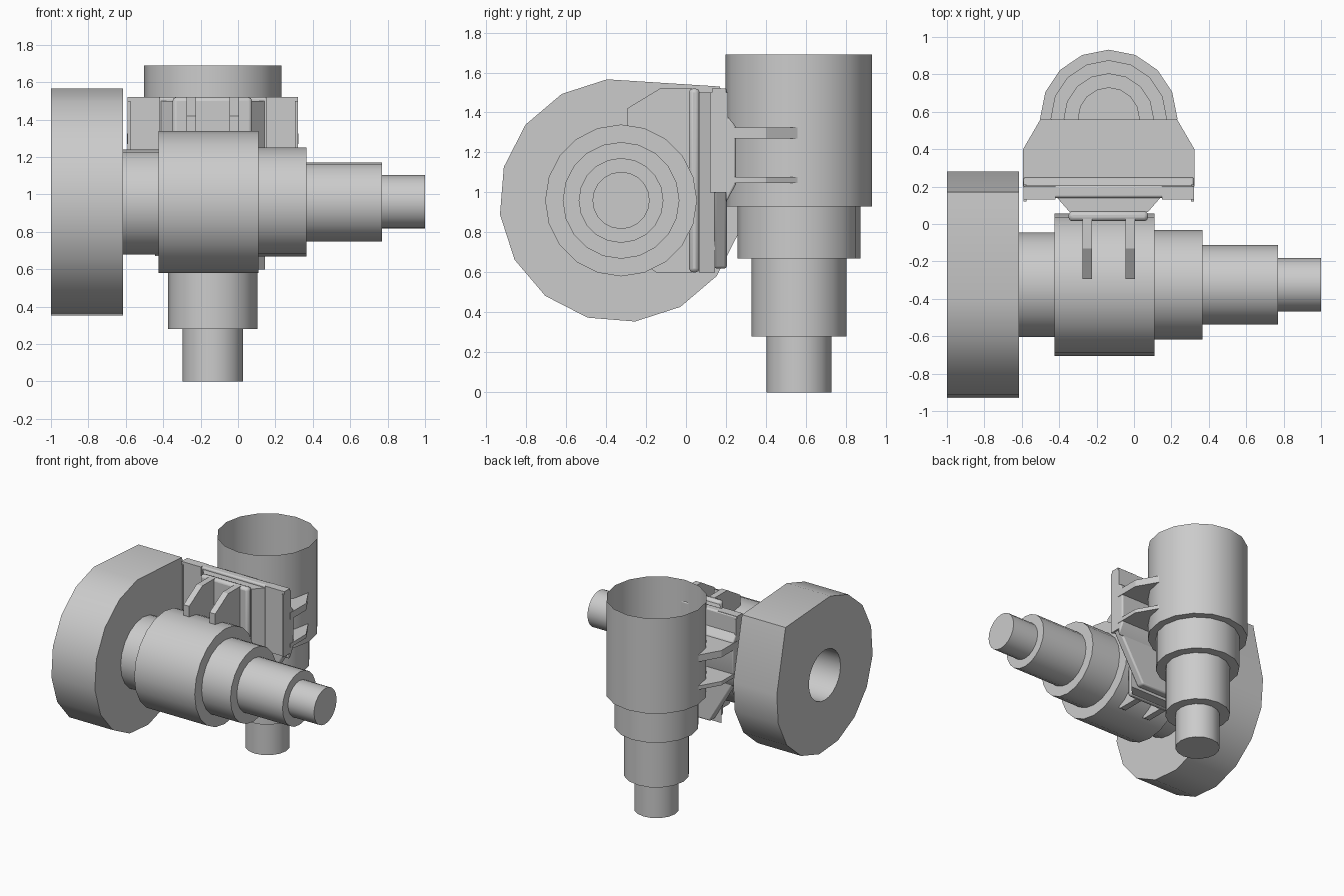
import bpy, bmesh
from math import cos, sin, radians, pi
from mathutils import Vector

cube = bpy.data.objects.get("Cube")
if cube:
    bpy.data.objects.remove(cube, do_unlink=True)

grey = bpy.data.materials.new("plain_grey")
grey.use_nodes = True
grey.diffuse_color = (0.6, 0.6, 0.6, 1)
grey.node_tree.nodes["Principled BSDF"].inputs["Base Color"].default_value = (0.6, 0.6, 0.6, 1)


def finish(name, bm, bevel=0):
    bmesh.ops.recalc_face_normals(bm, faces=bm.faces)
    mesh = bpy.data.meshes.new(name)
    bm.to_mesh(mesh)
    bm.free()
    mesh.materials.append(grey)
    obj = bpy.data.objects.new(name, mesh)
    bpy.context.collection.objects.link(obj)
    bpy.ops.object.select_all(action="DESELECT")
    obj.select_set(True)
    bpy.context.view_layer.objects.active = obj
    bpy.ops.object.shade_smooth_by_angle(angle=radians(30))
    if bevel:
        mod = obj.modifiers.new("soft_edges", "BEVEL")
        mod.width = bevel
        mod.segments = 2
    return obj


def place(axis, along, a, b):
    return Vector({"x": (along, a, b), "y": (a, along, b), "z": (a, b, along)}[axis])


def prism(name, axis, lo, hi, *loops, bevel=0):
    """Extrude an outline (plus optional hole loops) along an axis."""
    bm = bmesh.new()
    for loop in loops:
        vs = [bm.verts.new(place(axis, lo, *p)) for p in loop]
        for i, v in enumerate(vs):
            bm.edges.new((vs[i - 1], v))
    if len(loops) == 1:
        bm.faces.new(vs)
    else:
        bmesh.ops.triangle_fill(bm, edges=bm.edges[:], use_beauty=True)
    out = bmesh.ops.extrude_face_region(bm, geom=bm.faces[:], use_keep_orig=True)
    moved = [g for g in out["geom"] if isinstance(g, bmesh.types.BMVert)]
    bmesh.ops.translate(bm, verts=moved, vec=place(axis, hi - lo, 0, 0))
    return finish(name, bm, bevel)


def circle(a, b, r, n, start=0):
    return [(a + r * cos(start + 2 * pi * i / n), b + r * sin(start + 2 * pi * i / n)) for i in range(n)]


def stepped_tube(name, axis, centre, steps, sides):
    """Thin stepped tube; steps are (start, end, radius), last end is capped."""
    bm = bmesh.new()
    previous = None
    for lo, hi, r in steps:
        for pos in (lo, hi):
            ring = [bm.verts.new(place(axis, pos, *p)) for p in circle(*centre, r, sides)]
            if previous:
                for i in range(sides):
                    bm.faces.new((previous[i - 1], previous[i], ring[i], ring[i - 1]))
            previous = ring
    bm.faces.new(previous)
    return finish(name, bm)


def rect(a0, a1, b0, b1):
    return [(a0, b0), (a1, b0), (a1, b1), (a0, b1)]


MID = -0.135          # bracket centre in x
SHAFT = (-0.325, 0.96)

# Housing: round drum with one squared-off corner and a bore
drum = [(SHAFT[0] + 0.61 * cos(radians(96.6 + 22.5 * k)),
         SHAFT[1] + 0.61 * sin(radians(96.6 + 22.5 * k))) for k in range(13)]
prism("drum_housing", "x", -1, -0.615, drum + [(0.17, 1.53)], circle(*SHAFT, 0.2, 24))

# Horizontal and vertical stepped cylinders
stepped_tube("horizontal_barrel", "x", SHAFT,
             [(-0.615, -0.425, 0.28), (-0.425, 0.11, 0.38), (0.11, 0.365, 0.292),
              (0.365, 0.77, 0.212), (0.77, 1, 0.143)], 20)
stepped_tube("vertical_barrel", "z", (MID, 0.565),
             [(1.69, 0.93, 0.367), (0.93, 0.67, 0.308), (0.67, 0.28, 0.238), (0.28, 0, 0.163)], 16)

# Ribs joining the horizontal barrel to the bracket
rib = [(-0.295, 0.7), (-0.295, 1.42), (-0.13, 1.52), (0.03, 1.52), (0.03, 0.6), (-0.15, 0.6)]
for side, x in (("right", -0.25), ("left", -0.02)):
    prism(side + "_barrel_rib", "x", x - 0.025, x + 0.025, rib)

# Layered mounting plates
prism("inner_plate", "y", 0.015, 0.068, rect(-0.35, 0.075, 0.6, 1.52), bevel=0.02)
prism("middle_plate", "z", 0.6, 1.5,
      [(MID - 0.28, 0.145), (MID + 0.28, 0.145), (MID + 0.21, 0.065), (MID - 0.21, 0.065)])
prism("outer_plate", "y", 0.14, 0.205,
      [(MID - 0.455, 1.52), (MID + 0.455, 1.52), (MID + 0.455, 1.02),
       (MID + 0.22, 0.62), (MID - 0.22, 0.62), (MID - 0.455, 1.02)], bevel=0.012)

# Side wings of the bracket with their folded lips
for side, s in (("right", -1), ("left", 1)):
    a, b, lip = MID + s * 0.285, MID + s * 0.455, MID + s * 0.44
    prism(side + "_wing", "y", 0.13, 0.2, rect(min(a, b), max(a, b), 1.0, 1.52))
    prism(side + "_wing_lip", "y", 0.12, 0.21, rect(min(lip, b), max(lip, b), 1.0, 1.5))

# Swelling behind the plate and the two clamp shelves round the vertical barrel
prism("clamp_base", "x", MID - 0.455, MID + 0.455,
      [(0.2, 0.95), (0.25, 1.04), (0.25, 1.33), (0.2, 1.39)], bevel=0.01)
shelf = [(MID - 0.458, 0.2), (MID - 0.458, 0.4), (MID - 0.365, 0.56),
         (MID + 0.365, 0.56), (MID + 0.458, 0.4), (MID + 0.458, 0.2)]
for name, lo, hi in (("upper", 1.27, 1.325), ("lower", 1.047, 1.078)):
    prism(name + "_clamp_shelf", "z", lo, hi, shelf)
